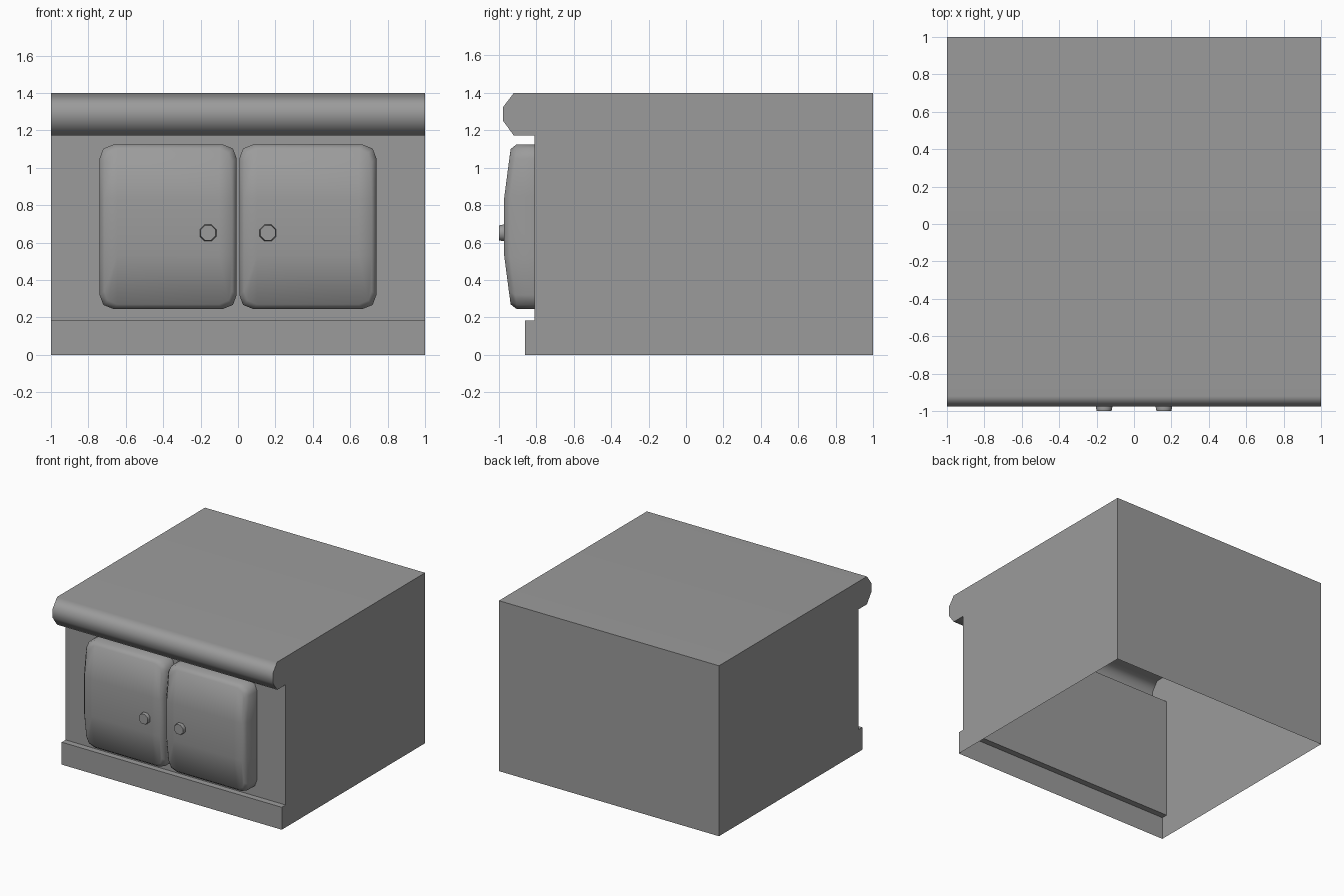
import bpy, bmesh, math

if "Cube" in bpy.data.objects:
    bpy.data.objects.remove(bpy.data.objects["Cube"])

grey = bpy.data.materials.new("dark_grey")
grey.diffuse_color = (.33, .33, .33, 1)
grey.use_nodes = True
grey.node_tree.nodes["Principled BSDF"].inputs["Base Color"].default_value = grey.diffuse_color


def finish(name, bm, angle):
    bmesh.ops.recalc_face_normals(bm, faces=bm.faces[:])
    me = bpy.data.meshes.new(name)
    bm.to_mesh(me)
    bm.free()
    me.materials.append(grey)
    ob = bpy.data.objects.new(name, me)
    bpy.context.collection.objects.link(ob)
    bpy.ops.object.select_all(action='DESELECT')
    ob.select_set(True)
    bpy.context.view_layer.objects.active = ob
    bpy.ops.object.shade_smooth_by_angle(angle=math.radians(angle))
    return ob


def skin(bm, rings):
    for a, b in zip(rings, rings[1:]):
        n = len(a)
        for i in range(n):
            j = (i + 1) % n
            bm.faces.new((a[i], a[j], b[j], b[i]))


# Cabinet body: side profile (y, z) swept across x, hollow and open underneath
profile = [(1, 0), (1, 1.4), (-.92, 1.4), (-.977, 1.325), (-.977, 1.25),
           (-.92, 1.172), (-.81, 1.172), (-.81, .184), (-.86, .184), (-.86, 0)]
bm = bmesh.new()
ends = [[bm.verts.new((x, y, z)) for y, z in profile] for x in (-1, 1)]
skin(bm, ends)
for e in ends:
    bm.faces.new(e)
bmesh.ops.recalc_face_normals(bm, faces=bm.faces[:])
bottom = [f for f in bm.faces if all(v.co.z < .001 for v in f.verts)]
bmesh.ops.delete(bm, geom=bottom, context='FACES_ONLY')
body = finish("cabinet_body", bm, 60)
# keeps the big top flat while the lip shades round
body.modifiers.new("weighted", 'WEIGHTED_NORMAL').keep_sharp = True

# Bulged doors
HW, ZC, HZ = .3665, .685, .44
half = [(HW - .075, -HZ), (HW - .02, -HZ + .022), (HW, -HZ + .075), (HW, -.16),
        (HW, .16), (HW, HZ - .075), (HW - .02, HZ - .022), (HW - .075, HZ)]
outline = half + [(-x, z) for x, z in reversed(half)]


def bulge(z):
    return .035 * max(0, min(1, (HZ - .027 - abs(z)) / .25))


def door(name, cx):
    bm = bmesh.new()
    rings = []
    for inset, y, k in ((0, -.81, 0), (0, -.905, 1), (.025, -.937, 1)):
        sx, sz = (HW - inset) / HW, (HZ - inset) / HZ
        rings.append([bm.verts.new((cx + x * sx, y - k * bulge(z * sz), ZC + z * sz))
                      for x, z in outline])
    skin(bm, rings)
    # front panel: middle column and two side strips
    f = rings[-1]
    right, left = f[:8], f[8:][::-1]
    inner = []
    for edge in (right, left):
        lo, hi = [bm.verts.new((edge[0].co.x, edge[i].co.y, edge[i].co.z)) for i in (3, 4)]
        bm.faces.new((edge[0], edge[1], edge[2], edge[3], lo))
        bm.faces.new((lo, edge[3], edge[4], hi))
        bm.faces.new((hi, edge[4], edge[5], edge[6], edge[7]))
        inner.append((edge[0], lo, hi, edge[7]))
    for i in range(3):
        bm.faces.new((inner[0][i], inner[0][i + 1], inner[1][i + 1], inner[1][i]))
    bm.faces.new(rings[0])
    finish(name, bm, 60)


# Eight-sided knobs with a flared rim
def knob(name, cx):
    bm = bmesh.new()
    rings = []
    for y, r in ((-.95, .04), (-.977, .048), (-1, .043)):
        rings.append([bm.verts.new((cx + r * math.cos(math.pi * (i + .5) / 4), y,
                                    .652 + r * math.sin(math.pi * (i + .5) / 4)))
                      for i in range(8)])
    skin(bm, rings)
    bm.faces.new(rings[0])
    bm.faces.new(rings[-1])
    finish(name, bm, 50)


for side, s in (("left", -1), ("right", 1)):
    door(side + "_door", s * .3735)
    knob(side + "_knob", s * .16)
